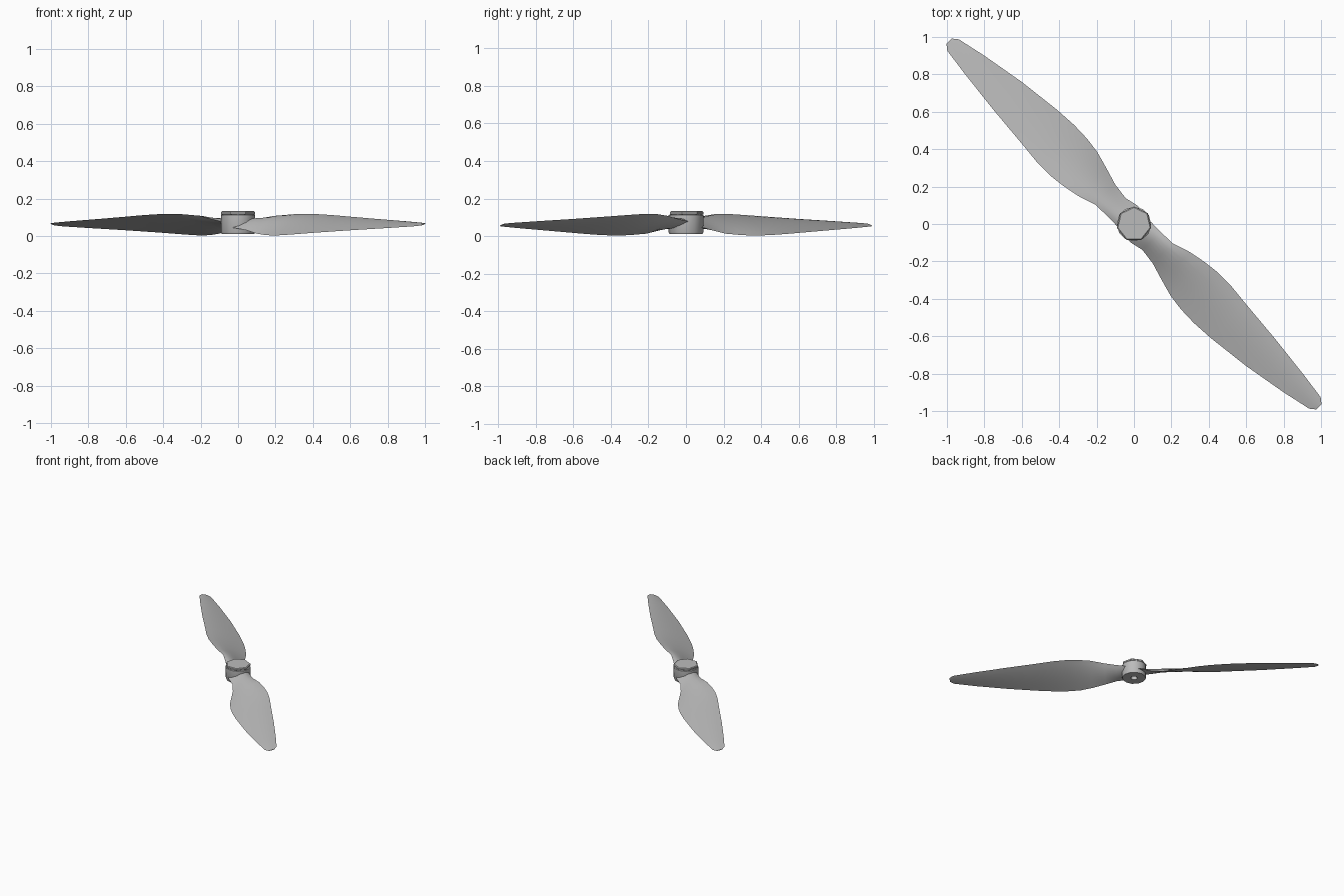
import bpy, bmesh, math
from mathutils import Matrix

cube = bpy.data.objects.get("Cube")
if cube:
    bpy.data.objects.remove(cube)

grey = bpy.data.materials.new("plain grey")
grey.use_nodes = True
grey.diffuse_color = (0.5, 0.5, 0.5, 1)
grey.node_tree.nodes["Principled BSDF"].inputs["Base Color"].default_value = (0.5, 0.5, 0.5, 1)


def finish(name, bm, angle):
    bmesh.ops.recalc_face_normals(bm, faces=bm.faces)
    mesh = bpy.data.meshes.new(name)
    bm.to_mesh(mesh)
    bm.free()
    mesh.materials.append(grey)
    ob = bpy.data.objects.new(name, mesh)
    bpy.context.scene.collection.objects.link(ob)
    bpy.ops.object.select_all(action='DESELECT')
    bpy.context.view_layer.objects.active = ob
    ob.select_set(True)
    bpy.ops.object.shade_smooth_by_angle(angle=math.radians(angle))
    return ob


def skin(bm, rings):
    """Join closed rings of points into a capped tube."""
    rows = [[bm.verts.new(p) for p in ring] for ring in rings]
    n = len(rows[0])
    for a, b in zip(rows, rows[1:]):
        for i in range(n):
            j = (i + 1) % n
            bm.faces.new((a[i], a[j], b[j], b[i]))
    bm.faces.new(rows[0])
    bm.faces.new(rows[-1])


def lathe(name, profile, sides, start, angle):
    bm = bmesh.new()
    turns = [math.radians(start) + math.tau * i / sides for i in range(sides)]
    skin(bm, [[(r * math.cos(t), r * math.sin(t), z) for t in turns] for r, z in profile])
    return finish(name, bm, angle)


# Blade stations: distance from hub, high edge, low edge, half rise, thickness
stations = [
    (0.00, 0.070, -0.080, 0.012, 0.050),
    (0.06, 0.072, -0.082, 0.018, 0.046),
    (0.13, 0.071, -0.066, 0.030, 0.040),
    (0.22, 0.073, -0.078, 0.048, 0.032),
    (0.32, 0.106, -0.108, 0.056, 0.026),
    (0.41, 0.123, -0.133, 0.058, 0.023),
    (0.50, 0.134, -0.145, 0.055, 0.021),
    (0.60, 0.133, -0.148, 0.050, 0.019),
    (0.72, 0.121, -0.141, 0.043, 0.017),
    (0.96, 0.100, -0.113, 0.030, 0.013),
    (1.20, 0.073, -0.071, 0.018, 0.009),
    (1.36, 0.051, -0.036, 0.009, 0.006),
    (1.39, 0.028, -0.012, 0.005, 0.004),
]
MID_Z = 0.061
STEPS = 8


def section(r, high, low, rise, thick):
    """Thin cambered wing section, tilted across its chord."""
    top, bottom = [], []
    for i in range(STEPS + 1):
        t = i / STEPS
        s = high + (low - high) * t
        z = MID_Z + rise * (1 - 2 * t)
        bulge = math.sin(math.pi * t ** 0.8) * thick
        top.append((r, s, z + bulge * 0.6))
        bottom.append((r, s, z - bulge * 0.4))
    return top + bottom[-2:0:-1]


for name, turn in (("right_front_blade", -45), ("left_back_blade", 135)):
    bm = bmesh.new()
    skin(bm, [section(*st) for st in stations])
    bm.transform(Matrix.Rotation(math.radians(turn), 4, 'Z'))
    finish(name, bm, 50)

# Hub body with a blind shaft bore in its underside
lathe("hub", [(0.025, 0.10), (0.025, 0.012), (0.088, 0.012),
              (0.092, 0.02), (0.092, 0.112), (0.082, 0.118)], 12, 0, 40)

# Faceted cap on top of the hub
lathe("hub_cap", [(0.086, 0.112), (0.094, 0.118), (0.094, 0.128), (0.088, 0.133)], 7, 90, 25)
